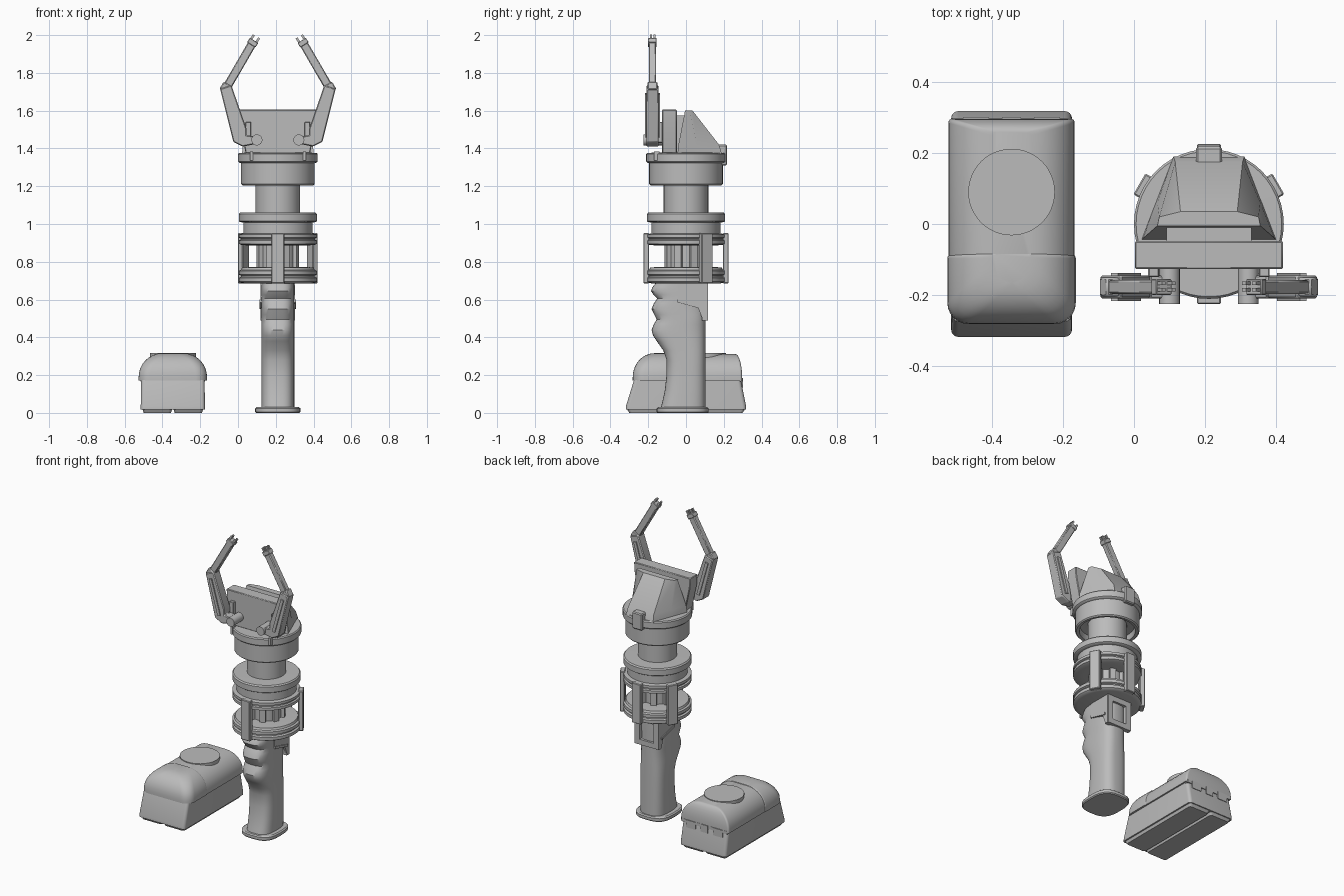
import bpy, bmesh, math
from mathutils import Matrix, Vector

if "Cube" in bpy.data.objects:
    bpy.data.objects.remove(bpy.data.objects["Cube"])

CX = 0.211  # axis of the upright device
grey = bpy.data.materials.new("plain grey")
grey.diffuse_color = (0.5, 0.5, 0.5, 1)
grey.use_nodes = True
grey.node_tree.nodes["Principled BSDF"].inputs["Base Color"].default_value = grey.diffuse_color


def finish(name, bm, bevel=0, smooth=True):
    bmesh.ops.recalc_face_normals(bm, faces=bm.faces)
    me = bpy.data.meshes.new(name)
    bm.to_mesh(me)
    bm.free()
    me.materials.append(grey)
    ob = bpy.data.objects.new(name, me)
    bpy.context.collection.objects.link(ob)
    if bevel:
        m = ob.modifiers.new("bevel", 'BEVEL')
        m.width, m.segments, m.limit_method = bevel, 1, 'ANGLE'
    if smooth:
        bpy.ops.object.select_all(action='DESELECT')
        ob.select_set(True)
        bpy.context.view_layer.objects.active = ob
        bpy.ops.object.shade_smooth_by_angle(angle=math.radians(32))
    return ob


def loft(name, rings, bevel=0):
    bm = bmesh.new()
    vs = [[bm.verts.new(p) for p in r] for r in rings]
    n = len(vs[0])
    for a, b in zip(vs, vs[1:]):
        for i in range(n):
            j = (i + 1) % n
            bm.faces.new((a[i], a[j], b[j], b[i]))
    bm.faces.new(vs[0][::-1])
    bm.faces.new(vs[-1])
    return finish(name, bm, bevel)


def box(name, x0, x1, y0, y1, z0, z1, bevel=0, turn=None):
    bm = bmesh.new()
    bmesh.ops.create_cube(bm, size=1, matrix=Matrix.Translation(((x0 + x1) / 2, (y0 + y1) / 2, (z0 + z1) / 2))
                          @ Matrix.Diagonal((x1 - x0, y1 - y0, z1 - z0, 1)))
    if turn is not None:  # swing about the device axis
        bmesh.ops.rotate(bm, verts=bm.verts, cent=(CX, 0, 0), matrix=Matrix.Rotation(turn, 3, 'Z'))
    return finish(name, bm, bevel, False)


def lathe(name, prof, n=48):
    return loft(name, [[(CX + r * math.cos(2 * math.pi * i / n), r * math.sin(2 * math.pi * i / n), z)
                        for i in range(n)] for r, z in prof])


def prism(name, pts, a, b, axis='y', bevel=0):
    put = (lambda p, t: (p[0], t, p[1])) if axis == 'y' else (lambda p, t: (t, p[0], p[1]))
    return loft(name, [[put(p, t) for p in pts] for t in (a, b)], bevel)


def mirror_x(pts, s):
    return [(CX + s * (x - CX), z) for x, z in pts]


def rounded(x0, x1, y0, y1, rf, rb, z):
    out = []
    for cx, cy, r, a0 in ((x1 - rb, y1 - rb, rb, 0), (x0 + rb, y1 - rb, rb, 90),
                          (x0 + rf, y0 + rf, rf, 180), (x1 - rf, y0 + rf, rf, 270)):
        for k in range(7):
            a = math.radians(a0 + 15 * k)
            out.append((cx + r * math.cos(a), cy + r * math.sin(a), z))
    return out


# --- Grip: finger grooves on the front, straight back ---
def grip_ring(x, front, back, z, n=40):
    pts = []
    for i in range(n):
        a = 2 * math.pi * i / n
        c, s = math.cos(a), math.sin(a)
        f = lambda v: math.copysign(abs(v) ** 0.68, v)
        pts.append((CX + x * f(c), (front + back) / 2 + (back - front) / 2 * f(s), z))
    return pts


front = [(0.02, -.135), (.06, -.125), (.12, -.112), (.2, -.103), (.28, -.103), (.33, -.12), (.38, -.155),
         (.41, -.175), (.44, -.182), (.47, -.17), (.495, -.155), (.52, -.168), (.55, -.182), (.58, -.17),
         (.605, -.153), (.625, -.172), (.645, -.185), (.665, -.178), (.7, -.15)]
loft("grip", [grip_ring(.087, f, .103, z) for z, f in front])
loft("grip_base", [grip_ring(.115, -.15, .115, 0), grip_ring(.12, -.155, .12, .006),
                   grip_ring(.12, -.155, .12, .024), grip_ring(.112, -.147, .112, .03)])

# --- Bracket behind the grip: side cheeks and open back frame ---
for s in (-1, 1):
    x = CX + s * .083
    prism("bracket_cheek", [(-.045, .69), (-.045, .585), (.065, .555), (.09, .49), (.112, .49), (.112, .69)],
          x - .008, x + .008, 'x')
    prism("bracket_ledge", [(-.045, .60), (-.045, .585), (.09, .55), (.09, .565)], x - .013, x + .013, 'x')
    box("bracket_post", CX + s * .07 - .018, CX + s * .07 + .018, .085, .116, .49, .69)
box("bracket_top", CX - .085, CX + .085, .085, .116, .65, .69)
box("bracket_bottom", CX - .085, CX + .085, .085, .116, .49, .525)

# --- Cage: ridged discs, ribbed core and four clamps ---
lathe("cage_lower_disc", [(.18, .685), (.2, .69), (.207, .695), (.207, .715), (.195, .72), (.195, .727),
                          (.207, .732), (.207, .752), (.195, .757), (.19, .77), (.15, .772)])
lathe("cage_upper_disc", [(.15, .885), (.195, .89), (.207, .895), (.207, .913), (.197, .917), (.197, .924),
                          (.207, .928), (.207, .945), (.185, .95)])
lathe("cage_core", [(.095, .765), (.095, .89)], 32)
for k in range(8):
    box("core_rib", CX + .085, CX + .115, -.018, .018, .765, .89, turn=math.radians(45 * k + 22.5))
for a in (-90, 30, 90, 150):
    t = math.radians(a)
    box("cage_clamp", CX + .195, CX + .226, -.034, .034, .685, .952, .004, t)
    for z in (.69, .9):
        box("clamp_foot", CX + .15, CX + .2, -.025, .025, z, z + .045, 0, t)

# --- Collar, shaft and head drum ---
lathe("collar", [(.183, .94), (.183, 1.008), (.2, 1.01), (.207, 1.015), (.207, 1.052), (.2, 1.06), (.11, 1.062)])
lathe("shaft", [(.118, 1.05), (.118, 1.26)])
lathe("head_drum", [(.12, 1.25), (.165, 1.245), (.17, 1.207), (.188, 1.205), (.195, 1.212), (.195, 1.322),
                    (.205, 1.325), (.211, 1.331), (.211, 1.37), (.205, 1.377), (.1, 1.378)])
box("head_clip", CX - .037, CX + .037, .15, .218, 1.31, 1.42, .006)
for s in (-1, 1):
    box("head_tab", CX + s * .14 - .008, CX + s * .14 + .008, -.17, -.14, 1.335, 1.385)

# --- Face plate and sloped housing on the head ---
prism("face_plate", [(CX - .17, 1.375), (CX + .17, 1.375), (CX + .205, 1.54), (CX + .209, 1.605),
                     (CX - .209, 1.605), (CX - .205, 1.54)], -.127, -.048, 'y', .004)
loft("rear_housing", [
    [(CX - .19, -.045, 1.37), (CX + .19, -.045, 1.37), (CX + .15, .06, 1.37), (CX + .1, .19, 1.37),
     (CX - .1, .19, 1.37), (CX - .15, .06, 1.37)],
    [(CX - .185, -.04, 1.42), (CX + .185, -.04, 1.42), (CX + .145, .06, 1.42), (CX + .095, .175, 1.42),
     (CX - .095, .175, 1.42), (CX - .145, .06, 1.42)],
    [(CX - .145, -.005, 1.6), (CX + .145, -.005, 1.6), (CX + .14, .02, 1.6), (CX + .08, .035, 1.6),
     (CX - .08, .035, 1.6), (CX - .14, .02, 1.6)]])
box("housing_filler", CX - .12, CX + .12, -.05, .01, 1.375, 1.575)

# --- Pair of folding arms ---
def bar(name, s, a, b, w, y0, y1, bevel=.005):
    d = (Vector(b) - Vector(a)).normalized()
    n = Vector((-d.y, d.x)) * w / 2
    pts = [Vector(a) + n, Vector(a) - n, Vector(b) - n, Vector(b) + n]
    prism(name, mirror_x([tuple(p) for p in pts], s), y0, y1, 'y', bevel)


for s in (1, -1):
    prism("lower_arm", mirror_x([(-.095, 1.715), (-.035, 1.735), (.045, 1.505), (.045, 1.47), (.1, 1.462),
                                 (.1, 1.425), (.025, 1.41), (-.025, 1.435)], s), -.21, -.145, 'y', .005)
    bar("arm_rail", s, (-.055, 1.69), (.01, 1.46), .02, -.217, -.138, 0)
    bar("upper_arm", s, (-.066, 1.712), (.075, 1.955), .045, -.197, -.158)
    bar("elbow", s, (-.075, 1.7), (-.052, 1.74), .055, -.204, -.151)
    bar("arm_tip", s, (.07, 1.948), (.085, 1.972), .052, -.2, -.155, .003)
    for o in (-.014, .014):
        for y in (-.19, -.172):
            bar("tip_prong", s, (.08 + o, 1.965 - o * .58), (.098 + o, 1.993 - o * .58), .012, y, y + .01, 0)
    px = CX + s * (.1 - CX)
    prism("pivot_pin", [(px + .029 * math.cos(k * math.pi / 12), 1.445 + .029 * math.sin(k * math.pi / 12))
                        for k in range(24)], -.225, -.1)
    ex = CX + s * (.055 - CX)
    box("side_mount", ex - .015, ex + .015, -.15, -.12, 1.43, 1.54, .003)

# --- Case: tapered tub, two base plates, rounded lid with hood ---
BX = -.345
loft("case_tub", [rounded(BX - .17, BX + .17, -.318, .318, .02, .02, .018),
                  rounded(BX - .17, BX + .17, -.318, .318, .02, .02, .035),
                  rounded(BX - .168, BX + .168, -.275, .29, .02, .02, .175)])
for s in (-1, 1):
    x = BX + s * .082
    loft("base_plate", [rounded(x - .072, x + .072, -.3, .3, .015, .015, 0),
                        rounded(x - .079, x + .079, -.312, .312, .015, .015, .02)])


def lid(name, half, y0, y1, top, rf, front_in, back_in):
    rings = [rounded(BX - half, BX + half, y0, y1, rf, .012, .172)]
    for k in range(9):
        a = math.radians(11.25 * k)
        i = .125 * (1 - math.cos(a))
        rings.append(rounded(BX - half + i, BX + half - i, y0 + i * front_in, y1 - i * back_in, rf, .012,
                             .19 + (top - .19) * math.sin(a)))
    loft(name, rings)


lid("case_lid", .178, -.1, .297, .312, .012, 0, .3)
lid("front_hood", .181, -.282, -.085, .316, .06, .92, 0)

# --- Round top button and rear latch teeth ---
loft("top_button", [[(BX + .122 * math.cos(k * math.pi / 24), .09 + .122 * math.sin(k * math.pi / 24), z)
                     for k in range(48)] for z in (.27, .317)])
for x in (-.1, 0, .1):
    w = .035 if x else .025
    box("rear_tooth", BX + x - w, BX + x + w, .26, .302, .135, .185)
box("rear_rim", BX - .17, BX + .17, .27, .298, .165, .185)
